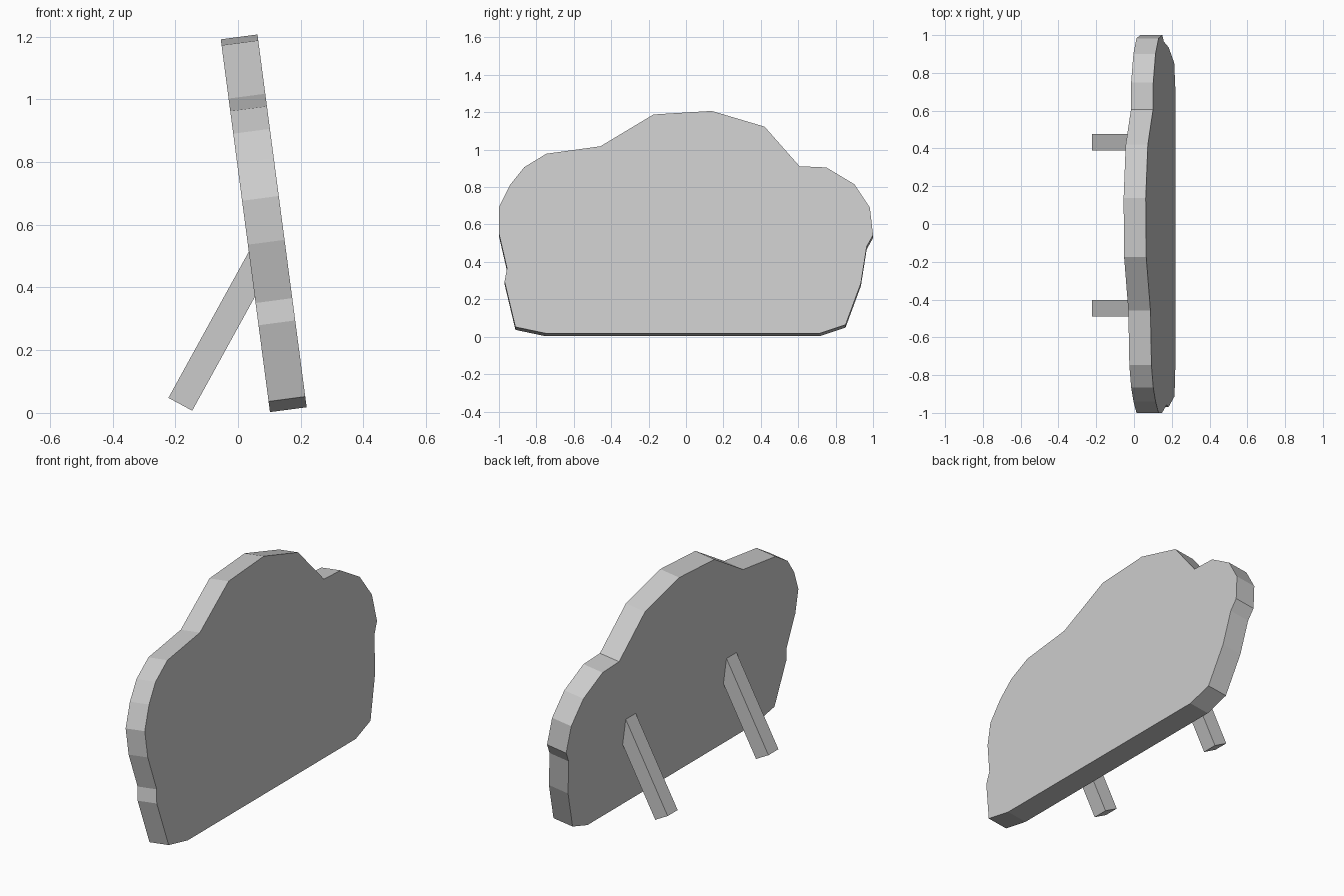
import bpy, bmesh
from mathutils import Vector

if "Cube" in bpy.data.objects:
    bpy.data.objects.remove(bpy.data.objects["Cube"])


def prism(name, ring, offset):
    """Closed solid made by sweeping a polygon along an offset."""
    bm = bmesh.new()
    face = bm.faces.new([bm.verts.new(p) for p in ring])
    swept = bmesh.ops.extrude_face_region(bm, geom=[face], use_keep_orig=True)
    verts = [g for g in swept["geom"] if isinstance(g, bmesh.types.BMVert)]
    bmesh.ops.translate(bm, verts=verts, vec=offset)
    bmesh.ops.recalc_face_normals(bm, faces=bm.faces[:])
    mesh = bpy.data.meshes.new(name)
    bm.to_mesh(mesh)
    bm.free()
    obj = bpy.data.objects.new(name, mesh)
    bpy.context.collection.objects.link(obj)
    return obj


# Bush-shaped board: outline (y, z) of its front face, leaning backwards
outline = [
    (-0.75, 0.018), (0.715, 0.018), (0.853, 0.064), (0.935, 0.286),
    (0.966, 0.482), (1.0, 0.543), (0.983, 0.69), (0.90, 0.815),
    (0.75, 0.905), (0.607, 0.911), (0.42, 1.123), (0.137, 1.207),
    (-0.174, 1.188), (-0.457, 1.018), (-0.747, 0.978), (-0.865, 0.906),
    (-0.94, 0.812), (-1.0, 0.692), (-1.0, 0.552), (-0.957, 0.366),
    (-0.97, 0.295), (-0.912, 0.052),
]
lean = 0.132
prism("board", [(0.219 - lean * (z - 0.018), y, z) for y, z in outline],
      Vector((-0.117, 0, -0.0155)))

# Two square props behind the board, their tops sunk into it
along = Vector((0.482, 0, 0.876)) * 0.535
for side, y0 in (("left", -0.49), ("right", 0.39)):
    a, b = Vector((-0.222, y0, 0.048)), Vector((-0.146, y0, 0.007))
    prism("prop_" + side, [a, b, b + along, a + along], Vector((0, 0.087, 0)))
